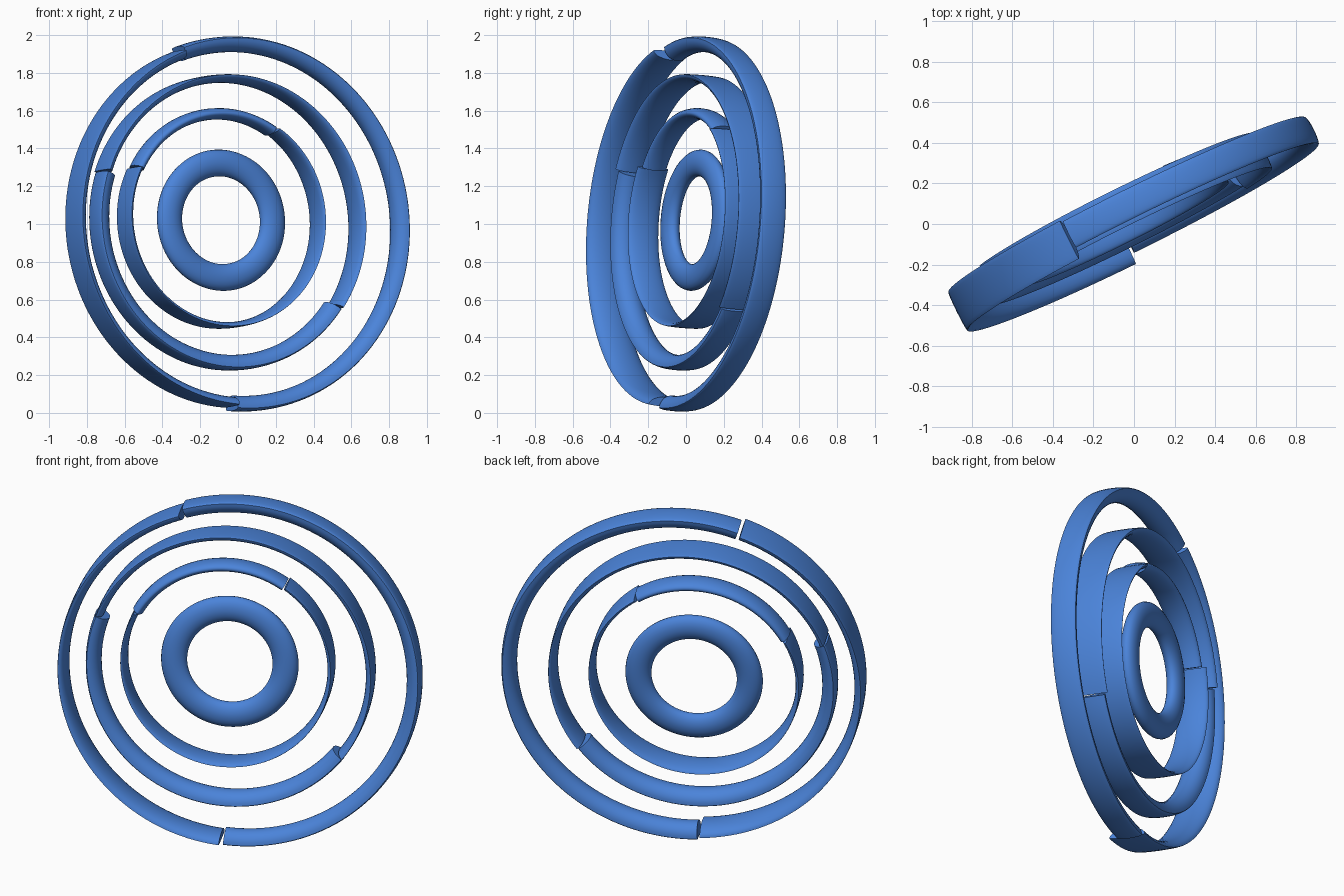
import bpy, bmesh, math
from mathutils import Vector

if "Cube" in bpy.data.objects:
    bpy.data.objects.remove(bpy.data.objects["Cube"])

blue = bpy.data.materials.new("blue")
blue.diffuse_color = (0.07, 0.23, 0.70, 1)
blue.use_nodes = True
blue.node_tree.nodes["Principled BSDF"].inputs["Base Color"].default_value = blue.diffuse_color

# Common tilted plane of all rings: u sideways, v up (leaning back), n the axis
PHI, TILT = math.radians(26.4), math.radians(4.5)
u = Vector((math.cos(PHI), math.sin(PHI), 0))
n0 = Vector((math.sin(PHI), -math.cos(PHI), 0))
z = Vector((0, 0, 1))
v = z * math.cos(TILT) - n0 * math.sin(TILT)
n = n0 * math.cos(TILT) + z * math.sin(TILT)


def profile(width, inward, outward, steps=14):
    """Bulged cross-section as (radial offset, axial offset) points."""
    pts = []
    for i in range(steps + 1):
        a = math.pi * i / steps
        pts.append((-inward * math.sin(a), width / 2 * math.cos(a)))
    outer = 10
    for i in range(1, outer):
        a = math.pi * (1 + i / outer)
        pts.append((-outward * math.sin(a), width / 2 * math.cos(a)))
    return pts


def ring(name, centre, radius, section, start=0, end=360):
    """Sweep a section along an arc of the tilted plane."""
    closed = end - start >= 360
    count = max(12, int((end - start) / 2.5))
    c = Vector(centre)
    bm = bmesh.new()
    loops = []
    for i in range(count if closed else count + 1):
        a = math.radians(start + (end - start) * i / count)
        d = u * math.cos(a) + v * math.sin(a)
        loops.append([bm.verts.new(c + d * (radius + r) + n * w) for r, w in section])
    m = len(section)
    for i in range(count):
        p, q = loops[i], loops[(i + 1) % len(loops)]
        for j in range(m):
            bm.faces.new((p[j], p[(j + 1) % m], q[(j + 1) % m], q[j]))
    if not closed:
        bm.faces.new(loops[0])
        bm.faces.new(loops[-1][::-1])
    bmesh.ops.recalc_face_normals(bm, faces=bm.faces[:])
    me = bpy.data.meshes.new(name)
    bm.to_mesh(me)
    bm.free()
    me.materials.append(blue)
    ob = bpy.data.objects.new(name, me)
    bpy.context.collection.objects.link(ob)
    bpy.ops.object.select_all(action='DESELECT')
    ob.select_set(True)
    bpy.context.view_layer.objects.active = ob
    bpy.ops.object.shade_smooth_by_angle(angle=math.radians(50))


# Outer ring: narrow thick arc on the right, wide thin arc on the left
ring("outer_ring_thick", (-0.005, 0.022, 1.0), 0.983, profile(0.145, 0.07, 0.012), -94, 108.5)
ring("outer_ring_thin", (0, 0, 1.0), 0.968, profile(0.21, 0.046, 0.006), 109.3, 265.3)

# Middle ring: thick arc below, thin arc above
C2 = (-0.058, 0.015, 1.01)
ring("middle_ring_thick", C2, 0.775, profile(0.15, 0.07, 0.012), 160, 323)
ring("middle_ring_thin", C2, 0.776, profile(0.19, 0.036, 0.006), -36.3, 159.3)

# Inner ring: short thick arc on top, thin arc for the rest
C3 = (-0.0875, 0.03, 1.025)
ring("inner_ring_thick", C3, 0.56, profile(0.14, 0.03, 0.03), 57, 151)
ring("inner_ring_thin", C3, 0.573, profile(0.18, 0.026, 0.005), 151.5, 416)

# Central ring, full and rounded
ring("centre_ring", (-0.09, 0.052, 1.02), 0.304, profile(0.09, 0.071, 0.071))
